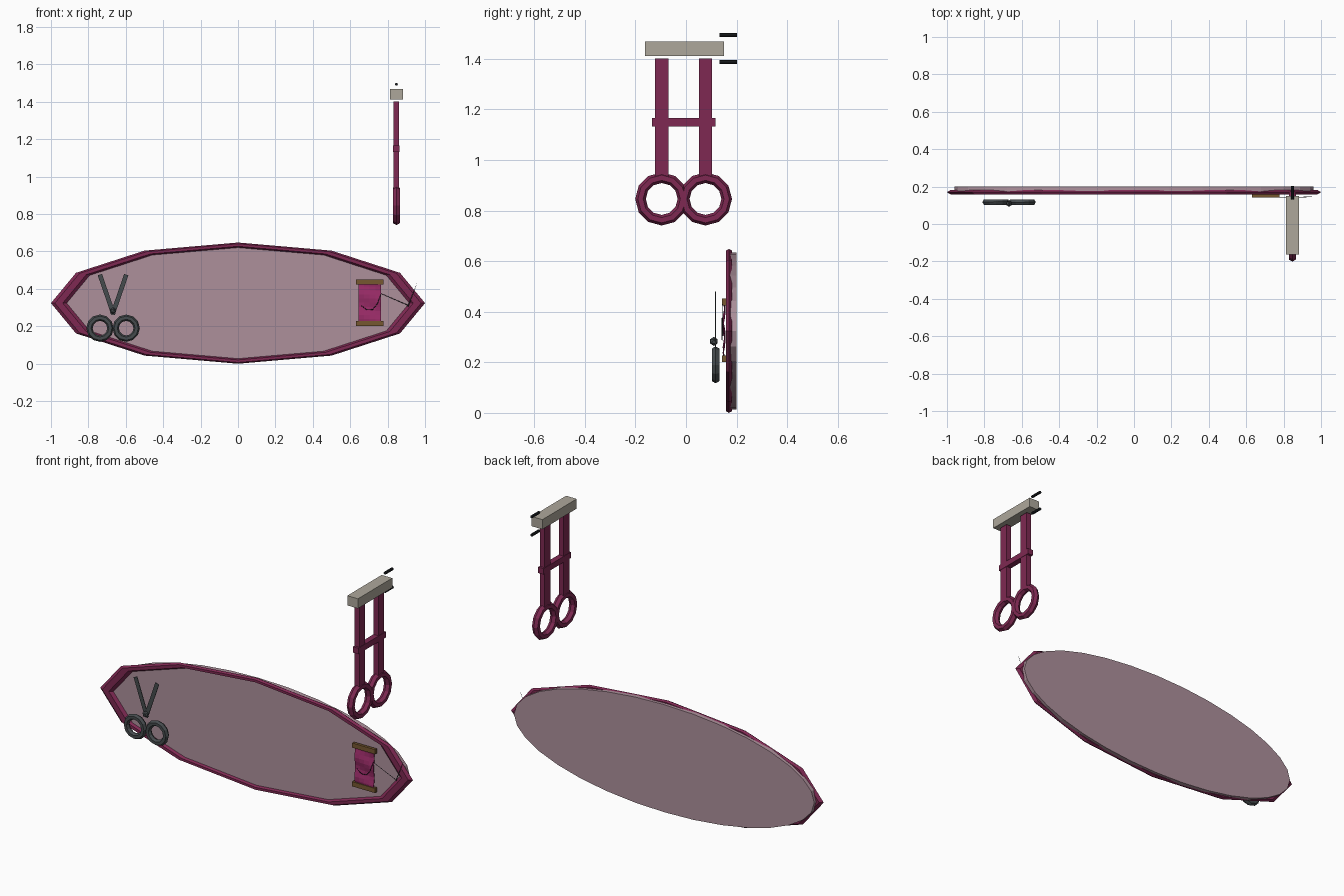
import bpy, bmesh, math
from mathutils import Vector, Matrix

if "Cube" in bpy.data.objects:
    bpy.data.objects.remove(bpy.data.objects["Cube"])


def material(name, r, g, b):
    m = bpy.data.materials.new(name)
    m.diffuse_color = (r, g, b, 1)
    m.use_nodes = True
    m.node_tree.nodes["Principled BSDF"].inputs["Base Color"].default_value = m.diffuse_color
    return m


PLUM = material("plum", 0.21, 0.022, 0.085)
GLASS = material("mirror_pink", 0.42, 0.28, 0.33)
STEEL = material("dark_steel", 0.06, 0.07, 0.075)
BEIGE = material("beige", 0.42, 0.39, 0.33)
BLACK = material("black", 0.012, 0.014, 0.017)
WOOD = material("wood", 0.18, 0.095, 0.03)
CLOTH = material("magenta_cloth", 0.33, 0.025, 0.14)


def finish(obj, name, mat):
    obj.name = name
    obj.data.materials.append(mat)
    return obj


def box(name, loc, size, mat, tilt=0):
    bpy.ops.mesh.primitive_cube_add(size=1, location=loc, rotation=(0, tilt, 0))
    obj = finish(bpy.context.object, name, mat)
    obj.scale = size
    return obj


def ring(name, loc, major, minor, mat, axis="Y", scale=(1, 1, 1)):
    rot = (math.pi / 2, 0, 0) if axis == "Y" else (0, math.pi / 2, 0)
    bpy.ops.mesh.primitive_torus_add(major_segments=12, minor_segments=6, major_radius=major,
                                     minor_radius=minor, location=loc, rotation=rot)
    obj = finish(bpy.context.object, name, mat)
    for p in obj.data.polygons:
        p.use_smooth = False
    obj.scale = scale
    return obj


def rod(name, a, b, r1, r2, mat, sides=8):
    a, b = Vector(a), Vector(b)
    bm = bmesh.new()
    turn = (b - a).to_track_quat("Z", "Y").to_matrix().to_4x4()
    bmesh.ops.create_cone(bm, cap_ends=True, segments=sides, radius1=r1, radius2=r2,
                          depth=(b - a).length, matrix=Matrix.Translation((a + b) / 2) @ turn)
    mesh = bpy.data.meshes.new(name)
    bm.to_mesh(mesh)
    bm.free()
    obj = bpy.data.objects.new(name, mesh)
    bpy.context.collection.objects.link(obj)
    return finish(obj, name, mat)


# Oval mirror: faceted frame and thin elliptical plate
ring("mirror_frame", (0, 0.17, 0.324), 0.958, 0.042, PLUM, "Y", (1, 0.324, 0.35))
bpy.ops.mesh.primitive_cylinder_add(vertices=32, radius=1, depth=1, location=(0, 0.185, 0.324),
                                    rotation=(math.pi / 2, 0, 0))
finish(bpy.context.object, "mirror_plate", GLASS).scale = (0.96, 0.311, 0.03)

# Scissors: two finger rings, crossing blades and pivot
SX, SY = -0.668, 0.117
for s, side in ((-1, "left"), (1, "right")):
    ring(f"scissor_{side}_ring", (SX + s * 0.07, SY, 0.19), 0.056, 0.017, STEEL)
    box(f"scissor_{side}_blade", (SX + s * 0.034, SY - 0.001 * s, 0.37), (0.024, 0.003, 0.225),
        STEEL, s * math.radians(19))
bpy.ops.mesh.primitive_ico_sphere_add(subdivisions=1, radius=0.018, location=(SX, 0.11, 0.283))
finish(bpy.context.object, "scissor_pivot", STEEL)

# Scroll: two wooden bars and a gently waved cloth
for z, end in ((0.214, "lower"), (0.438, "upper")):
    box(f"scroll_{end}_bar", (0.704, 0.15, z), (0.146, 0.016, 0.027), WOOD)
bpy.ops.mesh.primitive_grid_add(x_subdivisions=4, y_subdivisions=10, size=1,
                                location=(0.704, 0.149, 0.326), rotation=(math.pi / 2, 0, 0))
cloth = finish(bpy.context.object, "scroll_cloth", CLOTH)
for v in cloth.data.vertices:
    v.co.z = 0.004 * math.sin(v.co.y * 12 + v.co.x * 2)
cloth.scale = (0.122, 0.22, 1)
mod = cloth.modifiers.new("thickness", "SOLIDIFY")
mod.thickness = 0.003

# Sewing thread and needle
curve = bpy.data.curves.new("thread", "CURVE")
curve.dimensions = "3D"
curve.bevel_depth = 0.0018
curve.bevel_resolution = 0
spline = curve.splines.new("POLY")
path = [(0.66, 0.31), (0.69, 0.288), (0.72, 0.29), (0.745, 0.32), (0.765, 0.375), (0.915, 0.31)]
spline.points.add(len(path) - 1)
for p, (x, z) in zip(spline.points, path):
    p.co = (x, 0.143, z, 1)
thread = bpy.data.objects.new("thread", curve)
bpy.context.collection.objects.link(thread)
finish(thread, "thread", BLACK)
rod("needle", (0.908, 0.145, 0.305), (0.957, 0.145, 0.43), 0.003, 0.0005, STEEL, 6)

# Hanging bracket: top block, legs with rings, crossbar and wall pegs
HX = 0.847
box("hanger_block", (HX, -0.006, 1.44), (0.068, 0.314, 0.056), BEIGE)
for y, side in ((-0.096, "front"), (0.077, "rear")):
    box(f"hanger_{side}_leg", (HX, y, 1.167), (0.03, 0.052, 0.47), PLUM)
    ring(f"hanger_{side}_ring", (HX, y, 0.846), 0.084, 0.021, PLUM, "X")
box("hanger_crossbar", (HX, -0.009, 1.15), (0.034, 0.252, 0.034), PLUM)
for z, side in ((1.388, "lower"), (1.494, "upper")):
    rod(f"{side}_wall_peg", (HX, 0.132, z), (HX, 0.202, z), 0.008, 0.008, BLACK)
